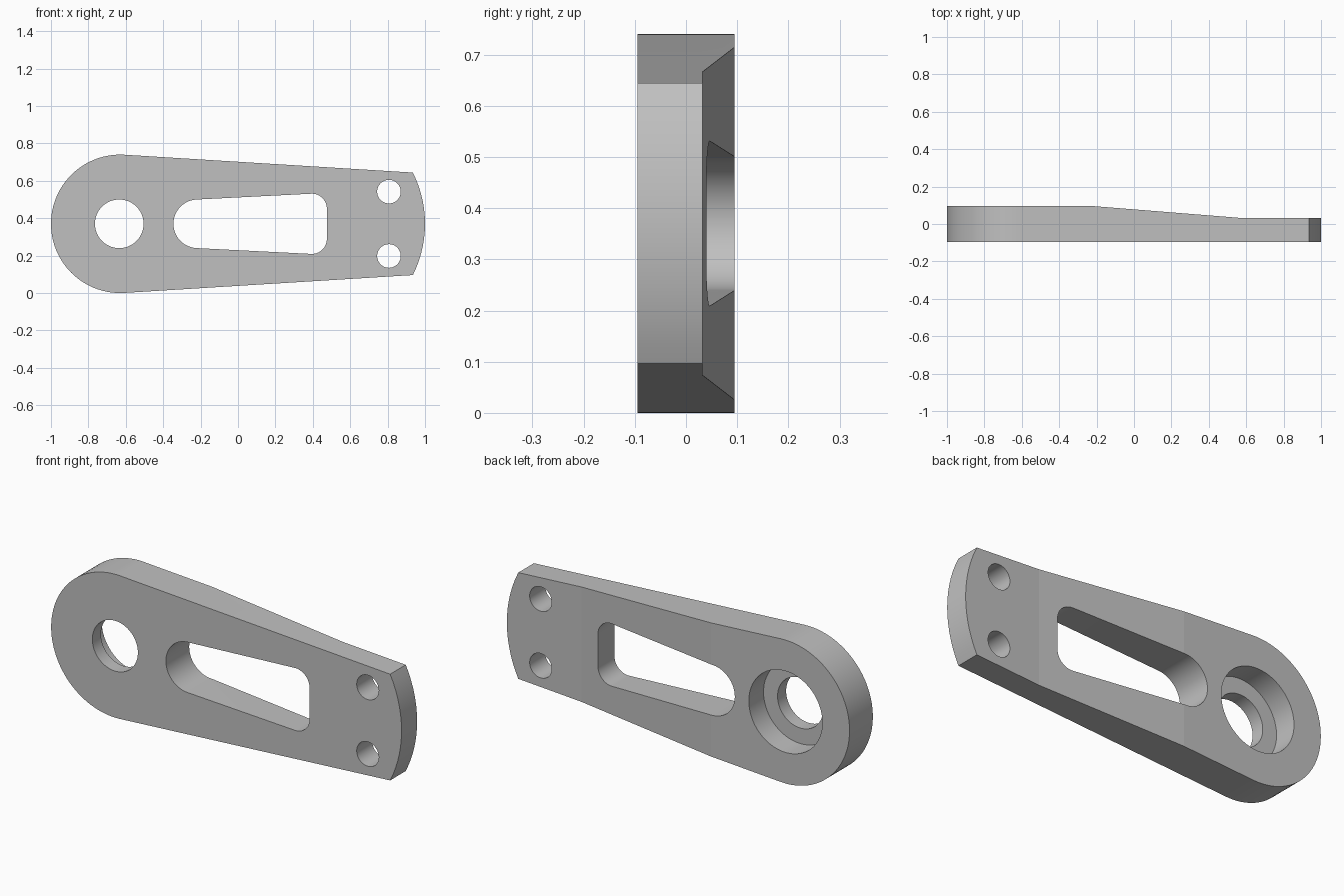
import bpy, bmesh, math

old = bpy.data.objects.get("Cube")
if old:
    bpy.data.objects.remove(old, do_unlink=True)

MID = 0.37                      # height of the centre line
FRONT, BACK, THIN = -0.095, 0.095, 0.032
STEP = math.radians(3.75)       # arc resolution


def arc(cx, cz, r, a0, a1):
    """Points along an arc, angles in degrees."""
    a0, a1 = math.radians(a0), math.radians(a1)
    n = max(2, round(abs(a1 - a0) / STEP))
    return [(cx + r * math.cos(a0 + (a1 - a0) * i / n),
             cz + r * math.sin(a0 + (a1 - a0) * i / n)) for i in range(n + 1)]


def circle(cx, cz, r):
    return arc(cx, cz, r, 0, 360)[:-1]


def prism(name, points, lo, hi, place):
    """Extrude a 2D profile from lo to hi; place maps (u, v, depth) to 3D."""
    bm = bmesh.new()
    rings = [[bm.verts.new(place(u, v, d)) for u, v in points] for d in (lo, hi)]
    bm.faces.new(rings[0])
    bm.faces.new(rings[1])
    n = len(points)
    for i in range(n):
        j = (i + 1) % n
        bm.faces.new((rings[0][i], rings[0][j], rings[1][j], rings[1][i]))
    bmesh.ops.recalc_face_normals(bm, faces=bm.faces)
    mesh = bpy.data.meshes.new(name)
    bm.to_mesh(mesh)
    bm.free()
    obj = bpy.data.objects.new(name, mesh)
    bpy.context.collection.objects.link(obj)
    return obj


def through(u, v, d):
    return (u, d, v)


def upward(u, v, d):
    return (u, v, d)


# Tapered arm: round left end, straight sides, shallow curved right end
taper = 3.5
end = math.degrees(math.asin(0.274 / 0.61))
outline = (arc(-0.63, MID, 0.37, 90 - taper, 270 + taper)
           + arc(0.39, MID, 0.61, -end, end))
arm = prism("lever_arm", outline, FRONT, BACK, through)

# Window: round left end, flared sides, rounded right corners
flare = 3.1
window = (arc(-0.215, MID, 0.13, 90 + flare, 270 - flare)
          + arc(0.395, 0.289, 0.08, 270 - flare, 360)
          + arc(0.395, 2 * MID - 0.289, 0.08, 0, 90 + flare))

# Cutters: sloped back, window, stepped bore and bolt holes
slope = [(-0.21, BACK), (0.575, THIN), (1.2, THIN), (1.2, 0.3), (-0.21, 0.3)]
cutters = [
    prism("slope_cutter", slope, -0.2, 1, upward),
    prism("window_cutter", window, -0.3, 0.3, through),
    prism("bore_cutter", circle(-0.635, MID, 0.13), -0.3, 0.3, through),
    prism("counterbore_cutter", circle(-0.635, MID, 0.21), -0.025, 0.3, through),
]
for side in (-1, 1):
    hole = circle(0.807, MID + side * 0.172, 0.063)
    cutters.append(prism("bolt_hole_cutter", hole, -0.3, 0.3, through))

bpy.ops.object.select_all(action='DESELECT')
bpy.context.view_layer.objects.active = arm
arm.select_set(True)
for cutter in cutters:
    cutter.hide_render = True
    mod = arm.modifiers.new(cutter.name, 'BOOLEAN')
    mod.operation = 'DIFFERENCE'
    mod.solver = 'EXACT'
    mod.object = cutter
    bpy.ops.object.modifier_apply(modifier=mod.name)
    bpy.data.objects.remove(cutter, do_unlink=True)

# Smooth the curved walls, keep the creases sharp
bpy.ops.object.shade_smooth_by_angle(angle=math.radians(4.2))

# Single grey finish
grey = bpy.data.materials.new("plain_grey")
grey.use_nodes = True
colour = (0.53, 0.53, 0.53, 1)
grey.diffuse_color = colour
grey.node_tree.nodes["Principled BSDF"].inputs["Base Color"].default_value = colour
arm.data.materials.clear()
arm.data.materials.append(grey)
